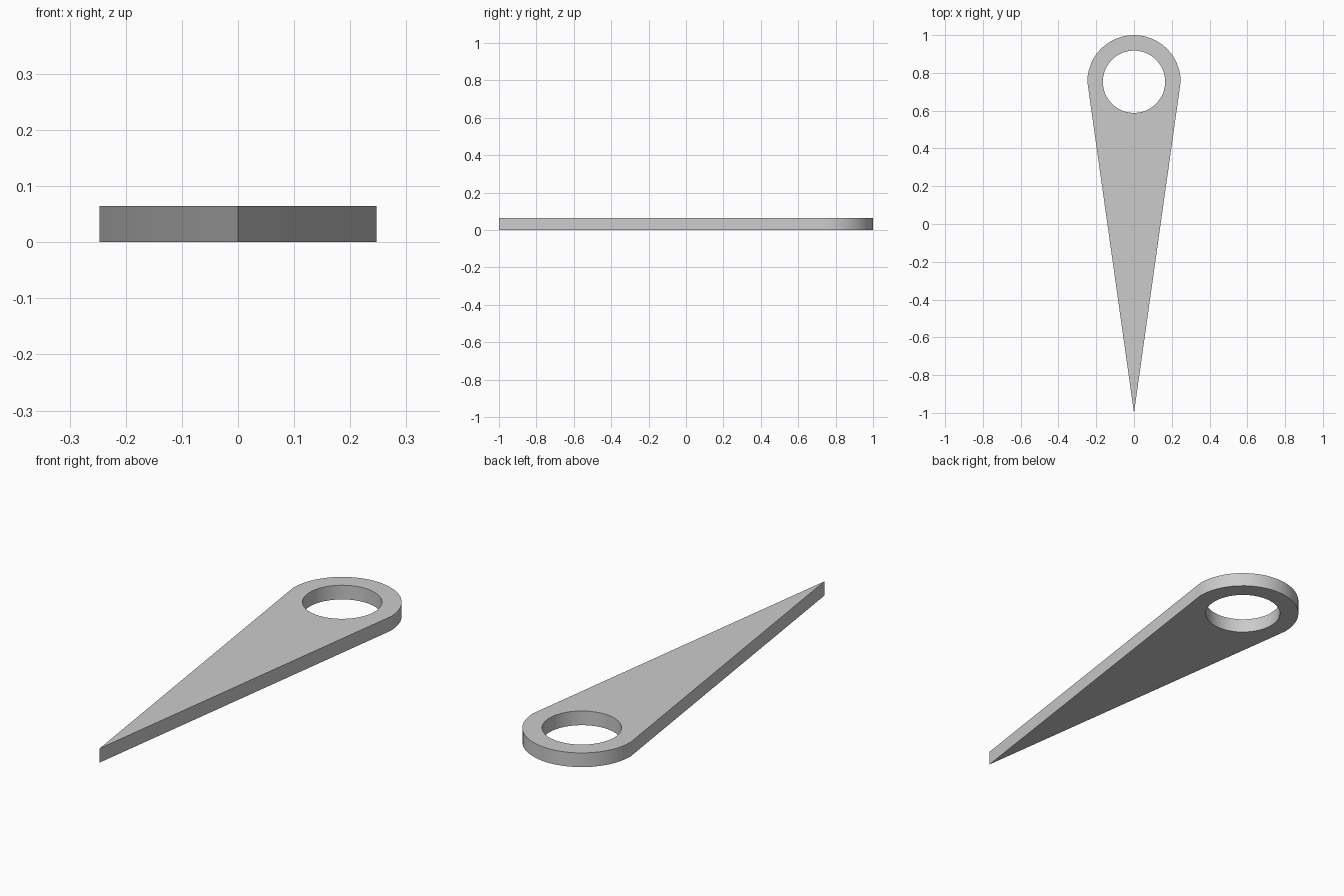
import bpy, bmesh
from math import pi, sin, cos
from mathutils import Vector

cube = bpy.data.objects.get("Cube")
if cube:
    bpy.data.objects.remove(cube, do_unlink=True)

THICK = 0.065
CENTRE_Y = 0.753
OUTER_R = 0.247
HOLE_R = 0.165
HALF_STEPS = 24
HOLE_STEPS = 48

# Plain grey material
grey = bpy.data.materials.new("light_grey")
grey.use_nodes = True
colour = (0.6, 0.6, 0.6, 1.0)
grey.diffuse_color = colour
grey.node_tree.nodes["Principled BSDF"].inputs["Base Color"].default_value = colour


def arc(radius, steps, sweep, count):
    """Points along an arc around the ring centre."""
    return [(radius * cos(sweep * i / steps), CENTRE_Y + radius * sin(sweep * i / steps))
            for i in range(count)]


def add_loop(bm, points):
    verts = [bm.verts.new((x, y, 0)) for x, y in points]
    return [bm.edges.new((v, verts[(i + 1) % len(verts)])) for i, v in enumerate(verts)]


# Teardrop outline: rounded end tapering to a sharp tip, with a round hole
bm = bmesh.new()
edges = add_loop(bm, arc(OUTER_R, HALF_STEPS, pi, HALF_STEPS + 1) + [(0, -1)])
edges += add_loop(bm, arc(HOLE_R, HOLE_STEPS, 2 * pi, HOLE_STEPS))
bmesh.ops.triangle_fill(bm, edges=edges, use_beauty=True, normal=Vector((0, 0, 1)))

# Raise the flat outline into a plate
raised = bmesh.ops.extrude_face_region(bm, geom=bm.faces[:], use_keep_orig=True)
top = [g for g in raised["geom"] if isinstance(g, bmesh.types.BMVert)]
bmesh.ops.translate(bm, verts=top, vec=(0, 0, THICK))
bmesh.ops.recalc_face_normals(bm, faces=bm.faces[:])

mesh = bpy.data.meshes.new("pointer_plate")
bm.to_mesh(mesh)
bm.free()
mesh.materials.append(grey)
plate = bpy.data.objects.new("pointer_plate", mesh)
bpy.context.collection.objects.link(plate)

# Smooth round walls, crisp rims
bpy.ops.object.select_all(action='DESELECT')
plate.select_set(True)
bpy.context.view_layer.objects.active = plate
bpy.ops.object.shade_smooth_by_angle(angle=pi / 6)
